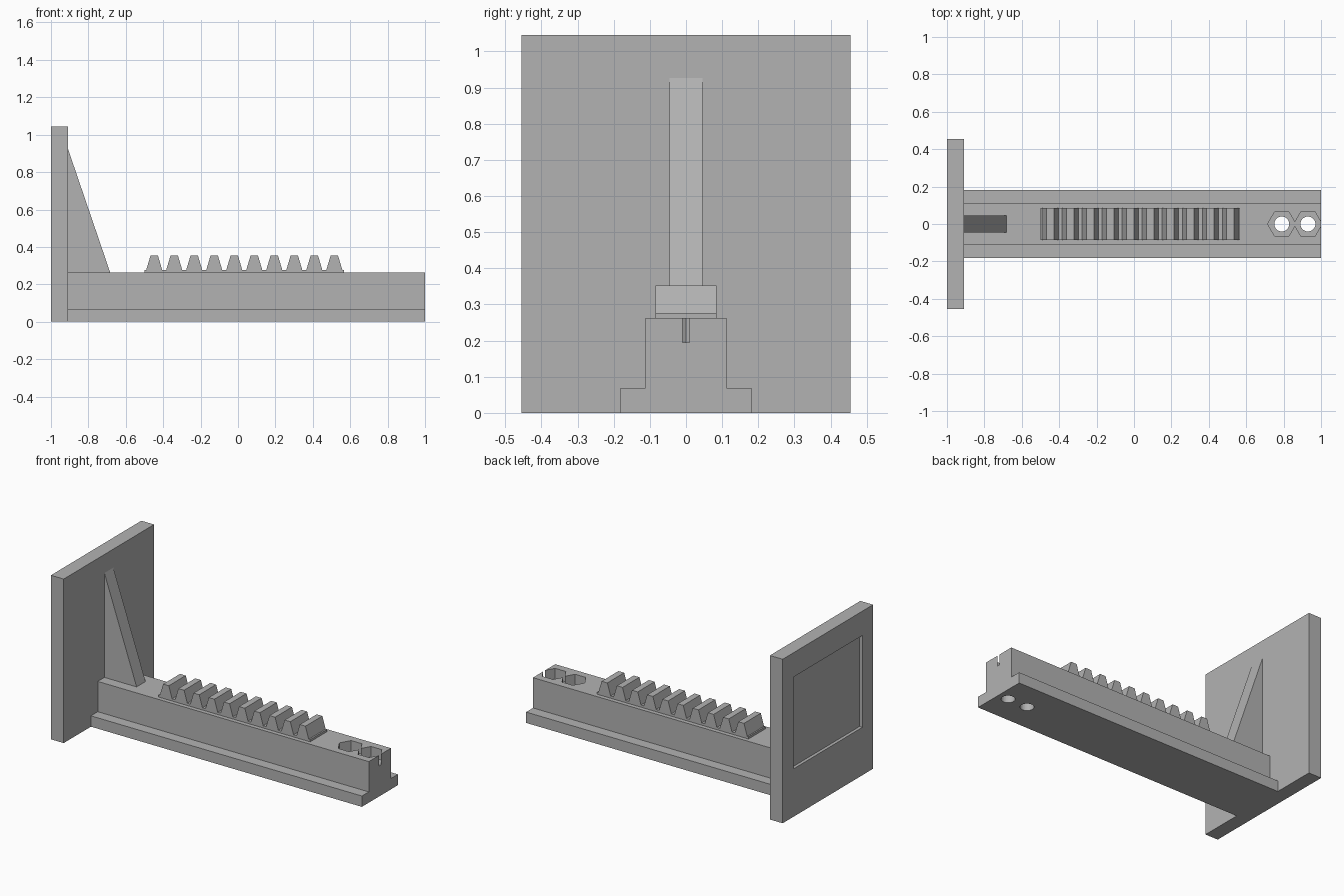
import bpy
import bmesh
import math

cube = bpy.data.objects.get("Cube")
if cube:
    bpy.data.objects.remove(cube, do_unlink=True)

# Single matte grey
grey = bpy.data.materials.new("plain grey")
grey.use_nodes = True
GREY = (0.45, 0.45, 0.45, 1)
grey.diffuse_color = GREY
grey.node_tree.nodes["Principled BSDF"].inputs["Base Color"].default_value = GREY


def extrude(name, points, place, start, end):
    """Extrude a closed profile; place(u, v, t) maps it into space."""
    bm = bmesh.new()
    low = [bm.verts.new(place(u, v, start)) for u, v in points]
    high = [bm.verts.new(place(u, v, end)) for u, v in points]
    bm.faces.new(low)
    bm.faces.new(high)
    for i in range(len(points)):
        j = (i + 1) % len(points)
        bm.faces.new((low[i], low[j], high[j], high[i]))
    bmesh.ops.recalc_face_normals(bm, faces=bm.faces)
    mesh = bpy.data.meshes.new(name)
    bm.to_mesh(mesh)
    bm.free()
    mesh.materials.append(grey)
    obj = bpy.data.objects.new(name, mesh)
    bpy.context.collection.objects.link(obj)
    return obj


def along_x(u, v, t):
    return (t, u, v)


def along_y(u, v, t):
    return (u, t, v)


def along_z(u, v, t):
    return (u, v, t)


def rectangle(u0, u1, v0, v1):
    return [(u0, v0), (u1, v0), (u1, v1), (u0, v1)]


def ring(x, radius, sides):
    return [(x + radius * math.cos(math.tau * i / sides),
             radius * math.sin(math.tau * i / sides)) for i in range(sides)]


def cut(target, cutter):
    """Subtract the cutter from the target and discard the cutter."""
    cutter.hide_render = True
    mod = target.modifiers.new("cut", 'BOOLEAN')
    mod.operation = 'DIFFERENCE'
    mod.solver = 'EXACT'
    mod.object = cutter
    bpy.context.view_layer.objects.active = target
    bpy.ops.object.modifier_apply(modifier=mod.name)
    bpy.data.objects.remove(cutter, do_unlink=True)


PLATE_FRONT = -0.91
RAIL_TOP = 0.262

# Upright end plate with a shallow rectangular recess in its outer face
plate = extrude("end_plate", rectangle(-0.455, 0.455, 0, 1.045), along_x, -1, PLATE_FRONT)
cut(plate, extrude("recess_cutter", rectangle(-0.347, 0.347, 0.305, 0.89),
                   along_x, -1.1, -0.98))

# Stepped rail
half = [(0.181, 0), (0.181, 0.069), (0.112, 0.069), (0.112, RAIL_TOP)]
profile = half + [(-y, z) for y, z in reversed(half)]
rail = extrude("rail", profile, along_x, PLATE_FRONT, 1)

# Two hexagonal nut pockets with round bolt holes below
for x in (0.79, 0.93):
    cut(rail, extrude("pocket_cutter", ring(x, 0.0755, 6), along_z, 0.195, 0.4))
    cut(rail, extrude("hole_cutter", ring(x, 0.04, 32), along_z, -0.1, 0.3))

# Triangular gusset bracing the plate
extrude("gusset", [(PLATE_FRONT, RAIL_TOP), (-0.683, RAIL_TOP), (PLATE_FRONT, 0.927)],
        along_y, -0.045, 0.045)

# Toothed rack: one profile with repeated trapezoid teeth
TEETH, PITCH, FIRST = 10, 0.107, -0.448
ROOT, TIP = 0.276, 0.353
outline = [(-0.5, RAIL_TOP), (-0.5, ROOT)]
for i in range(TEETH):
    x = FIRST + i * PITCH
    outline += [(x - 0.043, ROOT), (x - 0.02, TIP), (x + 0.02, TIP), (x + 0.043, ROOT)]
outline += [(0.568, ROOT), (0.568, RAIL_TOP)]
extrude("toothed_rack", outline, along_y, -0.085, 0.085)
